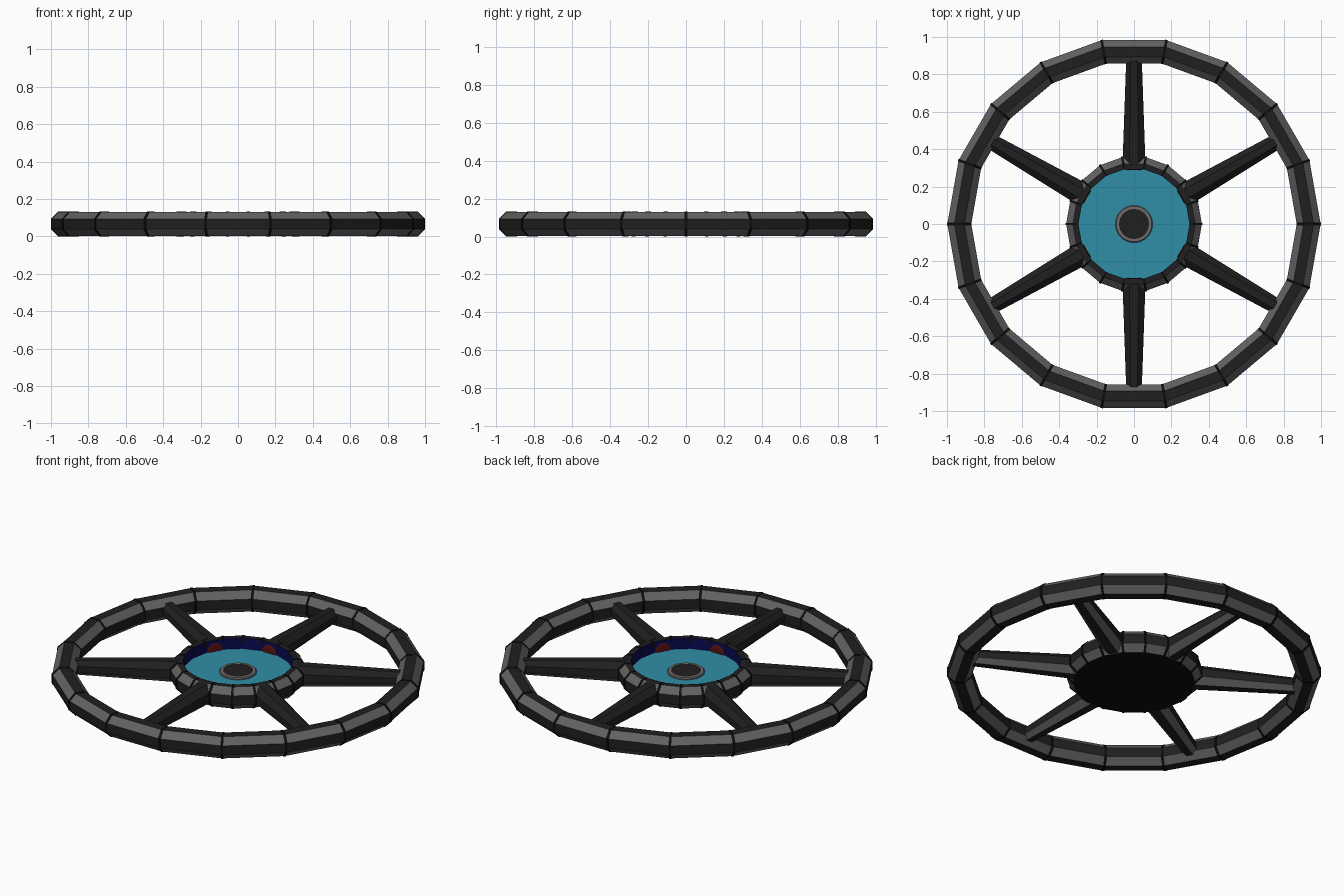
import bpy, bmesh
from math import sin, cos, pi, radians

if "Cube" in bpy.data.objects:
    bpy.data.objects.remove(bpy.data.objects["Cube"])

N = 18        # sides around the wheel
ZC = 0.066    # mid height


def mat(name, r, g, b):
    m = bpy.data.materials.new(name)
    m.diffuse_color = (r, g, b, 1)
    m.use_nodes = True
    m.node_tree.nodes["Principled BSDF"].inputs["Base Color"].default_value = m.diffuse_color
    return m


DARK = mat("dark", 0.014, 0.014, 0.014)
GREY = mat("grey", 0.12, 0.12, 0.12)
BLACK = mat("black", 0.004, 0.004, 0.004)
TEAL = mat("teal", 0.03, 0.27, 0.39)
NAVY = mat("navy", 0.003, 0.003, 0.09)
RED = mat("red", 0.1, 0.005, 0.005)
METAL = mat("metal", 0.16, 0.15, 0.14)


def finish(name, bm, mats):
    bmesh.ops.recalc_face_normals(bm, faces=bm.faces)
    me = bpy.data.meshes.new(name)
    bm.to_mesh(me)
    bm.free()
    for m in mats:
        me.materials.append(m)
    ob = bpy.data.objects.new(name, me)
    bpy.context.collection.objects.link(ob)
    return ob


def octagon(apothem):
    r = apothem / cos(pi / 8)
    return [(r * cos(pi / 8 + i * pi / 4), r * sin(pi / 8 + i * pi / 4)) for i in range(8)]


def lathe(name, profile, mats, slots, closed, sides=N):
    """Revolve an (r, z) profile; slots gives the material of each band."""
    bm = bmesh.new()
    rings = []
    for r, z in profile:
        if r == 0:
            rings.append([bm.verts.new((0, 0, z))] * sides)
        else:
            rings.append([bm.verts.new((r * cos(2 * pi * i / sides), r * sin(2 * pi * i / sides), z))
                          for i in range(sides)])
    bands = len(profile) if closed else len(profile) - 1
    for k in range(bands):
        a, b = rings[k], rings[(k + 1) % len(profile)]
        for i in range(sides):
            j = (i + 1) % sides
            quad = list(dict.fromkeys((a[i], a[j], b[j], b[i])))
            bm.faces.new(quad).material_index = slots[k]
    return finish(name, bm, mats)


def ribs(name, profile, thick):
    """Thin plates of an (r, z) outline standing at every corner of the wheel."""
    bm = bmesh.new()
    for i in range(N):
        t = 2 * pi * i / N
        sides = [[bm.verts.new((r * cos(t) - s * sin(t), r * sin(t) + s * cos(t), z))
                  for r, z in profile] for s in (-thick / 2, thick / 2)]
        for s in sides:
            bm.faces.new(s)
        for k in range(len(profile)):
            n = (k + 1) % len(profile)
            bm.faces.new((sides[0][k], sides[0][n], sides[1][n], sides[1][k]))
    return finish(name, bm, [BLACK])


# Outer rim: octagonal tube with alternating dark and grey bands
tube = [(0.934 + x, ZC + z) for x, z in octagon(0.064)]
lathe("outer_rim", tube, [DARK, GREY], [1, 0] * 4, True)
ribs("rim_joints", [(0.934 + x, ZC + z) for x, z in octagon(0.066)], 0.014)

# Hub: bevelled solid with a recessed well
hub = [(0, 0.002), (0.327, 0.002), (0.363, 0.039), (0.363, 0.093),
       (0.327, 0.130), (0.297, 0.130), (0.297, ZC), (0, ZC)]
lathe("hub", hub, [DARK, GREY, NAVY, TEAL, BLACK], [4, 1, 0, 1, 0, 2, 3], False)
ribs("hub_joints", [(0.31, 0.0), (0.328, 0.0), (0.366, 0.038), (0.366, 0.094),
                    (0.328, 0.132), (0.296, 0.132), (0.296, 0.1)], 0.012)

# Centre button: metal collar with a dark cap
lathe("button_collar", [(0.10, 0.06), (0.10, 0.072), (0.095, 0.077), (0.08, 0.077), (0.08, 0.06)],
      [METAL], [0] * 5, True, 32)
lathe("button_cap", [(0.08, 0.06), (0.08, 0.075), (0, 0.075)], [DARK], [0, 0], False, 32)

# Six tapered octagonal spokes, with red inner ends showing in the well
for n in range(6):
    t = radians(30 + 60 * n)
    bm = bmesh.new()
    ends = []
    for r, a in ((0.288, 0.034), (0.30, 0.062), (0.90, 0.041)):
        ends.append([bm.verts.new((r * cos(t) - y * sin(t), r * sin(t) + y * cos(t), ZC + z))
                     for y, z in octagon(a)])
    bm.faces.new(ends[0]).material_index = 1
    bm.faces.new(ends[2])
    for a, b in zip(ends, ends[1:]):
        for k in range(8):
            f = bm.faces.new((a[k], a[(k + 1) % 8], b[(k + 1) % 8], b[k]))
            f.material_index = 1 if a is ends[0] else (2 if k in (4, 6) else 0)
    finish("spoke_%d" % (n + 1), bm, [DARK, RED, GREY])
